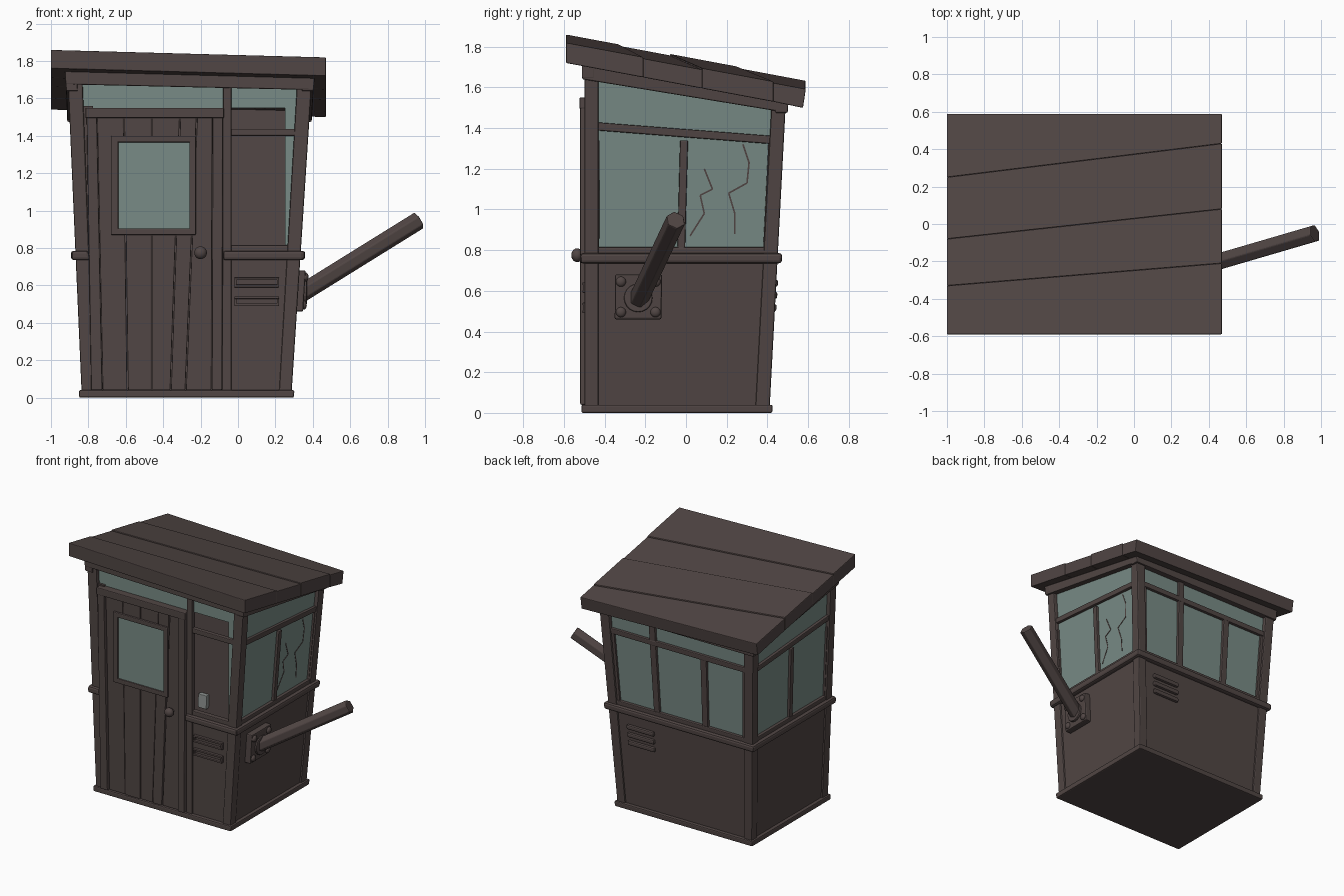
import bpy, bmesh, math
from mathutils import Vector

if "Cube" in bpy.data.objects:
    bpy.data.objects.remove(bpy.data.objects["Cube"])


def material(name, rgb):
    m = bpy.data.materials.new(name)
    m.diffuse_color = (*rgb, 1)
    m.use_nodes = True
    m.node_tree.nodes["Principled BSDF"].inputs["Base Color"].default_value = m.diffuse_color
    return m


WOOD = material("dark brown wood", (0.082, 0.061, 0.058))
GLASS = material("dusty green glass", (0.19, 0.26, 0.238))
GREY = material("pale grey metal", (0.27, 0.29, 0.28))


def finish(name, bm, mat, bevel=0.0, smooth=False):
    bmesh.ops.recalc_face_normals(bm, faces=bm.faces)
    me = bpy.data.meshes.new(name)
    bm.to_mesh(me)
    bm.free()
    me.materials.append(mat)
    for p in me.polygons:
        p.use_smooth = smooth
    ob = bpy.data.objects.new(name, me)
    bpy.context.collection.objects.link(ob)
    if bevel:
        b = ob.modifiers.new("worn_edges", 'BEVEL')
        b.width, b.segments = bevel, 2
    return ob


def hexa(name, low, high, mat=WOOD, bevel=0.006):
    """Six-sided block from two rings of four corners."""
    bm = bmesh.new()
    a = [bm.verts.new(p) for p in low]
    b = [bm.verts.new(p) for p in high]
    bm.faces.new(a)
    bm.faces.new(b)
    for i in range(4):
        j = (i + 1) % 4
        bm.faces.new((a[i], a[j], b[j], b[i]))
    return finish(name, bm, mat, bevel)


# Flaring outline of the cabin at height z
def outline(z):
    return -0.835 - 0.044 * z, 0.285 + 0.065 * z, -0.50, 0.41 + 0.053 * z


def pt(side, s, z, d):
    """Point on a wall: s across (0-1), z up, d outward."""
    xl, xr, yf, yb = outline(z)
    if side == "front":
        return (xl + (xr - xl) * s, yf - d, z)
    if side == "back":
        return (xl + (xr - xl) * s, yb + d, z)
    y = yf + (yb - yf) * s
    return (xl - d, y, z) if side == "left" else (xr + d, y, z)


def strip(name, side, s0, s1, zb, zt, d0, d1, mat=WOOD, bevel=0.006):
    """Board on a wall; zb and zt may be (z at s0, z at s1)."""
    zb = zb if isinstance(zb, tuple) else (zb, zb)
    zt = zt if isinstance(zt, tuple) else (zt, zt)
    ring = lambda d: [pt(side, s0, zb[0], d), pt(side, s1, zb[1], d),
                      pt(side, s1, zt[1], d), pt(side, s0, zt[0], d)]
    return hexa(name, ring(d0), ring(d1), mat, bevel)


def fbox(name, b0, b1, t0, t1, z0, z1, d0, d1, mat=WOOD, bevel=0.006):
    """Board on the front wall given by x at its bottom and top."""
    ring = lambda d: [(b0, -0.5 - d, z0), (b1, -0.5 - d, z0),
                      (t1, -0.5 - d, z1), (t0, -0.5 - d, z1)]
    return hexa(name, ring(d0), ring(d1), mat, bevel)


def ball(name, centre, r, scale):
    bm = bmesh.new()
    bmesh.ops.create_uvsphere(bm, u_segments=16, v_segments=10, radius=r)
    for v in bm.verts:
        v.co = Vector([c * k for c, k in zip(v.co, scale)]) + Vector(centre)
    return finish(name, bm, WOOD, smooth=True)


def rod(name, a, b, r, sides):
    a, b = Vector(a), Vector(b)
    bm = bmesh.new()
    bmesh.ops.create_cone(bm, cap_ends=True, segments=sides, radius1=r, radius2=r, depth=(b - a).length)
    rot = (b - a).to_track_quat('Z', 'Y')
    for v in bm.verts:
        v.co = rot @ v.co + (a + b) / 2
    return finish(name, bm, WOOD, 0.006)


# Floor slab with base trim
def ring(z, d):
    xl, xr, yf, yb = outline(z)
    return [(xl - d, yf - d, z), (xr + d, yf - d, z), (xr + d, yb + d, z), (xl - d, yb + d, z)]


hexa("base_slab", ring(0.0, 0.014), ring(0.04, 0.014), bevel=0.008)

# Corner posts
for side, top in (("front", 1.75), ("back", 1.56)):
    for n, s0, s1 in (("left", 0, 0.06), ("right", 0.94, 1)):
        strip(f"{side}_{n}_post", side, s0, s1, 0.03, top - (0.03 if n == "right" else 0), -0.07, 0, bevel=0.008)

# Side walls and back wall: boards, backing, glass, rails
for side in ("left", "right", "back"):
    back = side == "back"
    top = 1.54 if back else (1.72, 1.54)
    glass_top = 1.50 if back else (1.66, 1.50)
    rail_b = 1.32 if back else (1.39, 1.32)
    rail_t = 1.36 if back else (1.43, 1.36)
    strip(f"{side}_lower_wall", side, 0.03, 0.97, 0.02, 0.77, -0.06, -0.012, bevel=0)
    strip(f"{side}_inner_wall", side, 0.03, 0.97, 0.76, top, -0.065, -0.036, bevel=0)
    strip(f"{side}_glass", side, 0.04, 0.96, 0.78, glass_top, -0.035, -0.029, GLASS, 0)
    strip(f"{side}_window_sill", side, 0.04, 0.96, 0.775, 0.815, -0.04, -0.006)
    strip(f"{side}_window_rail", side, 0.04, 0.96, rail_b, rail_t, -0.04, -0.008)
    head_b = (1.475, 1.475) if back else (1.64, 1.475)
    head_t = (1.57, 1.53) if back else ((1.75, 1.56) if side == "left" else (1.72, 1.53))
    strip(f"{side}_top_rail", side, -0.01, 1.01, head_b, head_t, -0.05, 0.012)
    strip(f"{side}_belt", side, -0.02, 1.02, 0.735, 0.785, -0.03, 0.022, bevel=0.014)
    for i, s in enumerate((1 / 3, 2 / 3) if back else (0.5,)):
        zt = 1.49 if back and i == 1 else 1.34
        strip(f"{side}_mullion_{i}", side, s - 0.02, s + 0.02, 0.79, zt, -0.04, -0.01)
    for i, s in enumerate((0.065, 0.935)):
        strip(f"{side}_window_stile_{i}", side, s - 0.012, s + 0.012, 0.79, 1.34, -0.04, -0.014, bevel=0.004)

# Front wall: boards beside the door, glazing around the opening
strip("front_left_board", "front", 0.03, 0.10, 0.02, 1.56, -0.05, -0.012, bevel=0)
fbox("front_right_panel", -0.09, 0.27, -0.09, 0.31, 0.02, 0.77, -0.05, -0.012, bevel=0)
fbox("front_top_glass", -0.86, 0.34, -0.87, 0.35, 1.55, 1.71, -0.035, -0.029, GLASS, 0)
fbox("front_side_glass", 0.25, 0.30, 0.25, 0.345, 0.79, 1.55, -0.035, -0.029, GLASS, 0)
strip("front_top_rail", "front", -0.01, 1.01, (1.675, 1.645), (1.77, 1.735), -0.05, 0.012)
fbox("front_mullion", -0.085, -0.035, -0.08, -0.035, 0.03, 1.70, -0.045, -0.002)
fbox("front_window_rail", -0.04, 0.31, -0.04, 0.32, 1.40, 1.437, -0.04, -0.006)
fbox("front_window_sill", -0.04, 0.29, -0.04, 0.29, 0.775, 0.815, -0.045, -0.006)
fbox("front_belt_left", -0.89, -0.79, -0.89, -0.80, 0.735, 0.785, -0.03, 0.022, bevel=0.014)
fbox("front_belt_right", -0.08, 0.35, -0.08, 0.353, 0.735, 0.785, -0.03, 0.022, bevel=0.014)

# Door frame
fbox("door_left_jamb", -0.785, -0.725, -0.81, -0.755, 0.04, 1.54, -0.04, 0.02)
fbox("door_right_jamb", -0.14, -0.085, -0.135, -0.08, 0.04, 1.54, -0.04, 0.02)
fbox("door_head", -0.815, -0.075, -0.815, -0.075, 1.495, 1.55, -0.04, 0.024)

# Door planks
low = [-0.725, -0.59, -0.46, -0.36, -0.28, -0.14]
high = [-0.755, -0.61, -0.46, -0.31, -0.22, -0.135]
for i in range(5):
    fbox(f"door_plank_{i}", low[i] + 0.002, low[i + 1] - 0.002, high[i] + 0.002, high[i + 1] - 0.002,
         0.04, 1.50, -0.035, (0.0, 0.006, 0.002, 0.007, 0.001)[i], bevel=0.005)

# Door window and knob
fbox("door_glass", -0.655, -0.25, -0.655, -0.25, 0.89, 1.38, 0.0, 0.009, GLASS, 0)
for n, x0, x1, z0, z1 in (("left", -0.68, -0.64, 0.87, 1.40), ("right", -0.26, -0.225, 0.87, 1.40),
                          ("bottom", -0.67, -0.235, 0.87, 0.905), ("top", -0.67, -0.235, 1.365, 1.40)):
    fbox(f"door_window_{n}", x0, x1, x0, x1, z0, z1, 0.0, 0.02)
rod("knob_stem", (-0.2, -0.49, 0.775), (-0.2, -0.53, 0.775), 0.018, 12)
ball("door_knob", (-0.2, -0.535, 0.775), 0.034, (1, 0.85, 1))

# Louvre vents, front and back
for i, z in enumerate((0.49, 0.59)):
    fbox(f"front_vent_bottom_{i}", -0.02, 0.22, -0.02, 0.22, z, z + 0.014, -0.02, 0.008, bevel=0.003)
    fbox(f"front_vent_top_{i}", -0.02, 0.22, -0.02, 0.22, z + 0.038, z + 0.052, -0.02, 0.008, bevel=0.003)
    for j, x in enumerate((-0.02, 0.208)):
        fbox(f"front_vent_end_{i}_{j}", x, x + 0.012, x, x + 0.012, z, z + 0.05, -0.02, 0.006, bevel=0.003)
for i in range(3):
    z = 0.50 + 0.06 * i
    strip(f"back_vent_{i}", "back", 0.69, 0.88, z, z + 0.035, -0.02, 0.008, bevel=0.01)

# Roof: four skewed planks, sloping to the back and a little to the right
yl = [-0.59, -0.33, -0.08, 0.25, 0.59]
yr = [-0.59, -0.21, 0.08, 0.43, 0.59]


def roof(x, y, drop):
    z = 1.86 - 0.04 * (x + 1) / 1.47 - 0.187 * (y + 0.59) - drop
    return (x, y - 0.15 * drop * (y > 0.5), z)


for i in range(4):
    lift = 0.007 * (i % 2)
    corners = [(-1, yl[i]), (0.47, yr[i]), (0.47, yr[i + 1]), (-1, yl[i + 1])]
    hexa(f"roof_plank_{i}", [roof(x, y, 0.1) for x, y in corners],
         [roof(x, y, lift) for x, y in corners], bevel=0.005)

# Lever with bolted mounting plate on the right side
strip("lever_plate", "right", 0.16, 0.405, 0.46, 0.68, -0.02, 0.033, bevel=0.008)
for i, (y, z) in enumerate(((-0.32, 0.495), (-0.15, 0.495), (-0.32, 0.645), (-0.15, 0.645))):
    ball(f"plate_bolt_{i}", (outline(z)[1] + 0.033, y, z), 0.025, (0.7, 1, 1))
rod("lever_socket", (0.32, -0.235, 0.565), (0.368, -0.235, 0.565), 0.07, 20)
rod("lever_arm", (0.335, -0.235, 0.555), (0.968, -0.05, 0.948), 0.05, 6)

# Cracks in the right-hand pane
cracks = [[(.09, 1.2), (.13, 1.1), (.07, 1.07), (.09, .98), (.02, .87)],
          [(.28, 1.32), (.31, 1.23), (.30, 1.13), (.21, 1.08), (.24, .98), (.24, .88)]]
for c, path in enumerate(cracks):
    for i, (a, b) in enumerate(zip(path, path[1:])):
        t = Vector((b[0] - a[0], b[1] - a[1])).normalized() * 0.004
        quad = [(a[0] - t.y, a[1] + t.x), (a[0] + t.y, a[1] - t.x),
                (b[0] + t.y, b[1] - t.x), (b[0] - t.y, b[1] + t.x)]
        hexa(f"crack_{c}_{i}", [(outline(z)[1] - 0.031, y, z) for y, z in quad],
             [(outline(z)[1] - 0.027, y, z) for y, z in quad], bevel=0)

# Small switch box on the inside of the back wall
strip("wall_switch", "back", 0.24, 0.30, 0.38, 0.48, -0.09, -0.055, GREY, 0.004)
